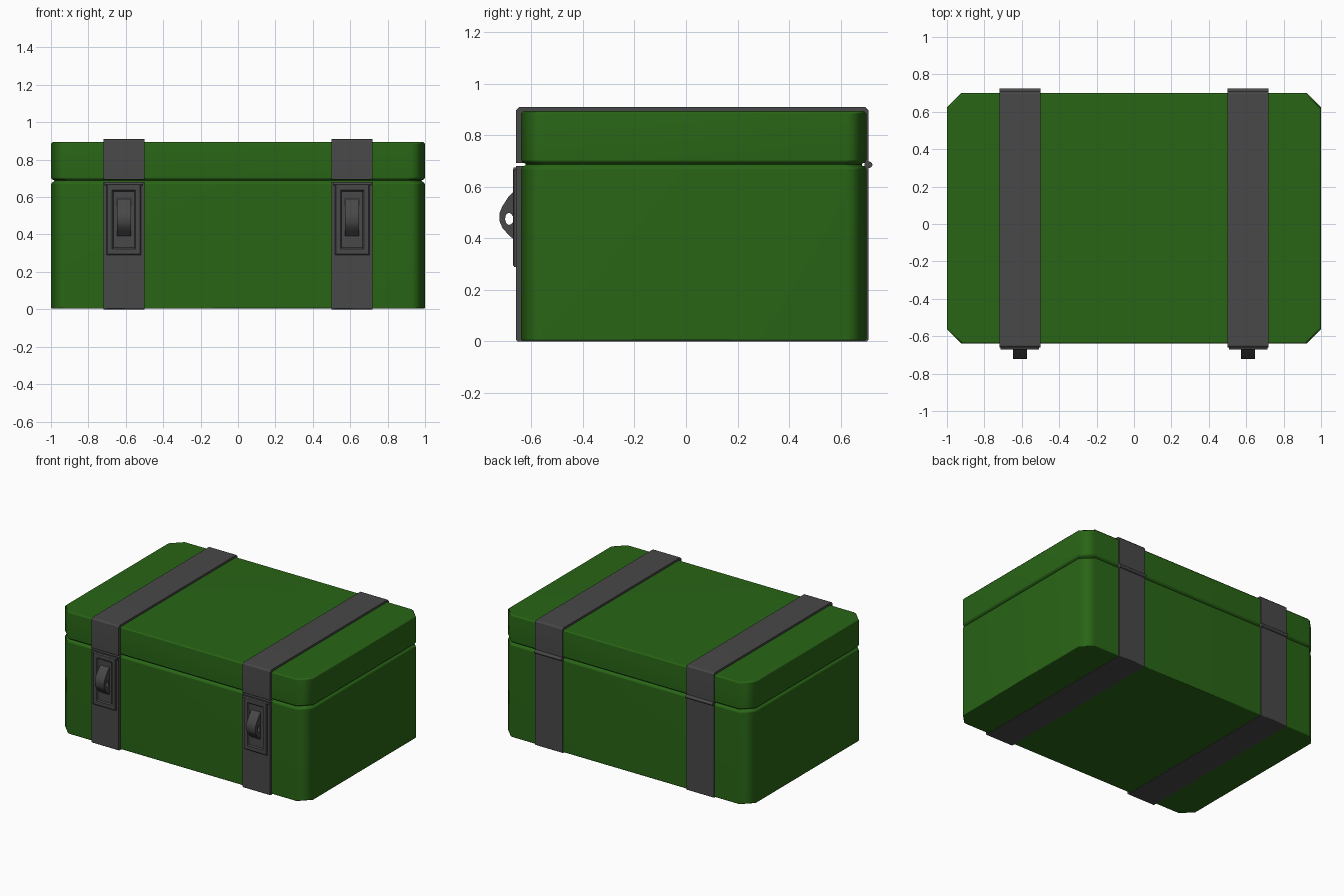
import bpy, bmesh
from math import sin, cos, tau, radians

if "Cube" in bpy.data.objects:
    bpy.data.objects.remove(bpy.data.objects["Cube"])


def material(name, rgb):
    m = bpy.data.materials.new(name)
    m.diffuse_color = (*rgb, 1)
    m.use_nodes = True
    m.node_tree.nodes["Principled BSDF"].inputs["Base Color"].default_value = m.diffuse_color
    return m


GREEN = material("green_paint", (0.022, 0.13, 0.008))
GREY = material("dark_strap", (0.065, 0.065, 0.065))


def loft(name, loops, mat, closed=False, angle=50):
    """Skin a list of equal-length point loops; cap the ends or close into a ring."""
    bm = bmesh.new()
    rings = [[bm.verts.new(p) for p in loop] for loop in loops]
    pairs = list(zip(rings, rings[1:]))
    if closed:
        pairs.append((rings[-1], rings[0]))
    else:
        bm.faces.new(rings[0])
        bm.faces.new(rings[-1])
    n = len(rings[0])
    for a, b in pairs:
        for i in range(n):
            j = (i + 1) % n
            bm.faces.new((a[i], a[j], b[j], b[i]))
    bmesh.ops.recalc_face_normals(bm, faces=bm.faces)
    me = bpy.data.meshes.new(name)
    bm.to_mesh(me)
    bm.free()
    me.materials.append(mat)
    me.shade_smooth()
    me.set_sharp_from_angle(angle=radians(angle))
    ob = bpy.data.objects.new(name, me)
    bpy.context.collection.objects.link(ob)
    ob.modifiers.new("soft_edges", "WEIGHTED_NORMAL").keep_sharp = True
    return ob


def extrude_x(name, profile, x0, x1, mat, angle=50):
    return loft(name, [[(x, y, z) for y, z in profile] for x in (x0, x1)], mat, angle=angle)


def plan(z, inset):
    """Chamfered rectangle seen from above."""
    x, y0, y1, c = 1 - inset, -0.64 + inset, 0.70 - inset, 0.077
    return [(-x + c, y0, z), (x - c, y0, z), (x, y0 + c, z), (x, y1 - c, z),
            (x - c, y1, z), (-x + c, y1, z), (-x, y1 - c, z), (-x, y0 + c, z)]


# Case halves with softened rims at the seam
loft("case_body", [plan(z, i) for z, i in
     ((0.003, 0.006), (0.009, 0), (0.667, 0), (0.678, 0.005), (0.683, 0.016), (0.688, 0.018))], GREEN)
loft("case_lid", [plan(z, i) for z, i in
     ((0.687, 0.018), (0.691, 0.016), (0.695, 0.005), (0.706, 0), (0.884, 0), (0.895, 0.01))], GREEN)

# Strap outlines in (y, z)
LID_STRAP = [(-0.66, 0.693), (-0.66, 0.897), (-0.647, 0.91), (0.695, 0.91), (0.708, 0.897),
             (0.708, 0.693), (0.685, 0.693), (0.685, 0.88), (-0.625, 0.88), (-0.625, 0.693)]
BODY_STRAP = [(-0.66, 0.681), (-0.66, 0.006), (-0.654, 0), (0.702, 0), (0.708, 0.006),
              (0.708, 0.681), (0.685, 0.681), (0.685, 0.02), (-0.625, 0.02), (-0.625, 0.681)]

# Latch lever eye: outer and inner outlines in (y, z)
EYE_OUT = [(-0.662, 0.59), (-0.69, 0.56), (-0.713, 0.525), (-0.723, 0.50), (-0.723, 0.465),
           (-0.712, 0.44), (-0.69, 0.415), (-0.662, 0.39), (-0.662, 0.44), (-0.662, 0.51)]
EYE_IN = [(-0.679, 0.495), (-0.685, 0.499), (-0.694, 0.497), (-0.701, 0.488), (-0.702, 0.472),
          (-0.697, 0.458), (-0.688, 0.452), (-0.679, 0.455), (-0.672, 0.463), (-0.672, 0.487)]

for side, label in ((-1, "left"), (1, "right")):
    cx = 0.61 * side
    extrude_x(f"lid_strap_{label}", LID_STRAP, cx - 0.11, cx + 0.11, GREY)
    extrude_x(f"body_strap_{label}", BODY_STRAP, cx - 0.11, cx + 0.11, GREY)

    # Hinge barrel at the back
    barrel = [(0.708 + 0.016 * cos(tau * k / 12), 0.686 + 0.013 * sin(tau * k / 12)) for k in range(12)]
    extrude_x(f"hinge_{label}", barrel, cx - 0.11, cx + 0.11, GREY)

    # Latch plate with a recessed panel
    plate = [(0.092, 0.29, 0.67, -0.65), (0.092, 0.29, 0.67, -0.667), (0.087, 0.295, 0.665, -0.671),
             (0.063, 0.323, 0.637, -0.671), (0.056, 0.33, 0.63, -0.663)]
    loft(f"latch_plate_{label}", [[(cx - w, y, z0), (cx + w, y, z0), (cx + w, y, z1), (cx - w, y, z1)]
                                  for w, z0, z1, y in plate], GREY, angle=30)
    # Catch lip along the top of the plate
    extrude_x(f"latch_lip_{label}", [(-0.65, 0.662), (-0.669, 0.662), (-0.672, 0.667), (-0.668, 0.676),
                                     (-0.65, 0.676)], cx - 0.103, cx + 0.103, GREY)
    # Pierced lever
    a, b = cx - 0.037, cx + 0.037
    loft(f"latch_lever_{label}", [[(x, y, z) for y, z in outline] for x, outline in
         ((a, EYE_OUT), (b, EYE_OUT), (b, EYE_IN), (a, EYE_IN))], GREY, closed=True)
